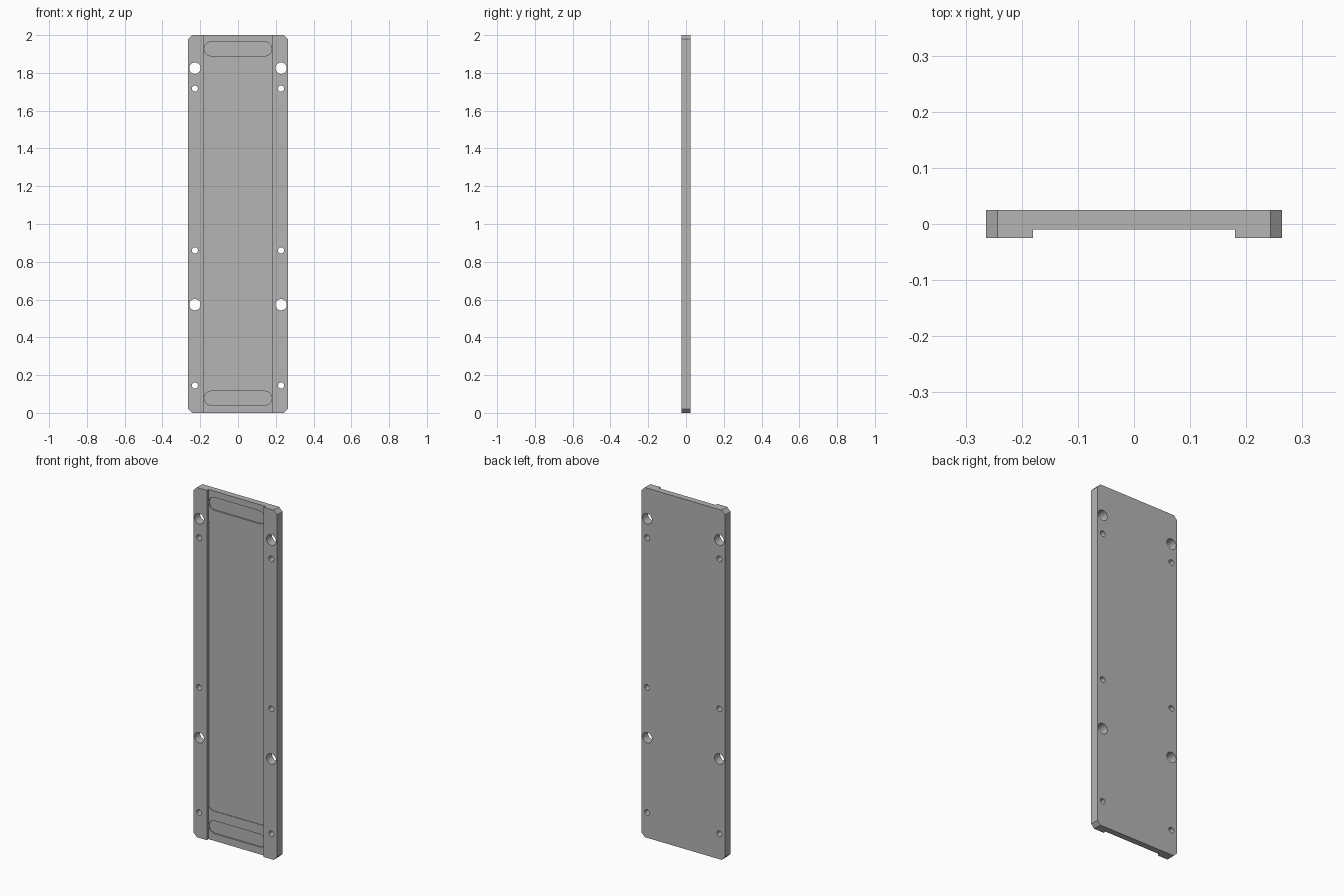
import bpy
import bmesh
from math import cos, sin, pi, radians

cube = bpy.data.objects.get("Cube")
if cube:
    bpy.data.objects.remove(cube, do_unlink=True)

FRONT, BACK = -0.025, 0.025
FLOOR = -0.01          # depth of the long channel
HALF_W, HEIGHT = 0.264, 2.0
CHANNEL = 0.18         # half width of the channel

grey = bpy.data.materials.new("plain grey")
grey.use_nodes = True
colour = (0.46, 0.46, 0.46, 1)
grey.diffuse_color = colour
grey.node_tree.nodes["Principled BSDF"].inputs["Base Color"].default_value = colour


def prism(name, points, y0, y1):
    """Extrude an x-z outline from y0 to y1."""
    bm = bmesh.new()
    face = bm.faces.new([bm.verts.new((x, y0, z)) for x, z in points])
    out = bmesh.ops.extrude_face_region(bm, geom=[face])
    new = [v for v in out["geom"] if isinstance(v, bmesh.types.BMVert)]
    bmesh.ops.translate(bm, verts=new, vec=(0, y1 - y0, 0))
    bmesh.ops.remove_doubles(bm, verts=bm.verts, dist=1e-5)
    bmesh.ops.recalc_face_normals(bm, faces=bm.faces)
    mesh = bpy.data.meshes.new(name)
    bm.to_mesh(mesh)
    bm.free()
    mesh.materials.append(grey)
    ob = bpy.data.objects.new(name, mesh)
    bpy.context.collection.objects.link(ob)
    return ob


def rounded(cx, cz, w, h, r, steps=8):
    """Outline of a rectangle with corners of radius r."""
    points = []
    for i, (sx, sz) in enumerate([(1, 1), (-1, 1), (-1, -1), (1, -1)]):
        for k in range(steps + 1):
            a = (i + k / steps) * pi / 2
            points.append((cx + sx * (w / 2 - r) + r * cos(a),
                           cz + sz * (h / 2 - r) + r * sin(a)))
    return points


def cut(target, points, y0, y1):
    cutter = prism("cutter", points, y0, y1)
    cutter.hide_render = True
    mod = target.modifiers.new("cut", "BOOLEAN")
    mod.operation = "DIFFERENCE"
    mod.solver = "EXACT"
    mod.object = cutter
    bpy.context.view_layer.objects.active = target
    bpy.ops.object.modifier_apply(modifier=mod.name)
    bpy.data.objects.remove(cutter, do_unlink=True)


# Plate with chamfered corners
c = 0.021
plate = prism("mounting_plate", [
    (-HALF_W + c, 0), (HALF_W - c, 0), (HALF_W, c), (HALF_W, HEIGHT - c),
    (HALF_W - c, HEIGHT), (-HALF_W + c, HEIGHT),
    (-HALF_W, HEIGHT - c), (-HALF_W, c)], FRONT, BACK)

# Full-length channel between the two rails
cut(plate, [(-CHANNEL, -0.1), (CHANNEL, -0.1),
            (CHANNEL, HEIGHT + 0.1), (-CHANNEL, HEIGHT + 0.1)], FRONT - 0.1, FLOOR)

# Shallow pocket and the two end slots in the channel floor
inner = 2 * CHANNEL - 0.002
cut(plate, rounded(0, 1.0, inner, 1.66, 0.03), FLOOR - 0.005, FLOOR + 0.003)
for z in (0.078, HEIGHT - 0.073):
    cut(plate, rounded(0, z, inner, 0.074, 0.0369), FLOOR - 0.005, FLOOR + 0.008)

# Bolt holes and pin holes through both rails
holes = [(0.573, 0.03), (1.825, 0.03), (0.145, 0.016), (0.86, 0.016), (1.717, 0.016)]
for side in (-1, 1):
    for z, r in holes:
        cut(plate, rounded(side * 0.228, z, 2 * r, 2 * r, r), FRONT - 0.1, BACK + 0.1)

bpy.ops.object.select_all(action="DESELECT")
plate.select_set(True)
bpy.context.view_layer.objects.active = plate
bpy.ops.object.shade_smooth_by_angle(angle=radians(30))
